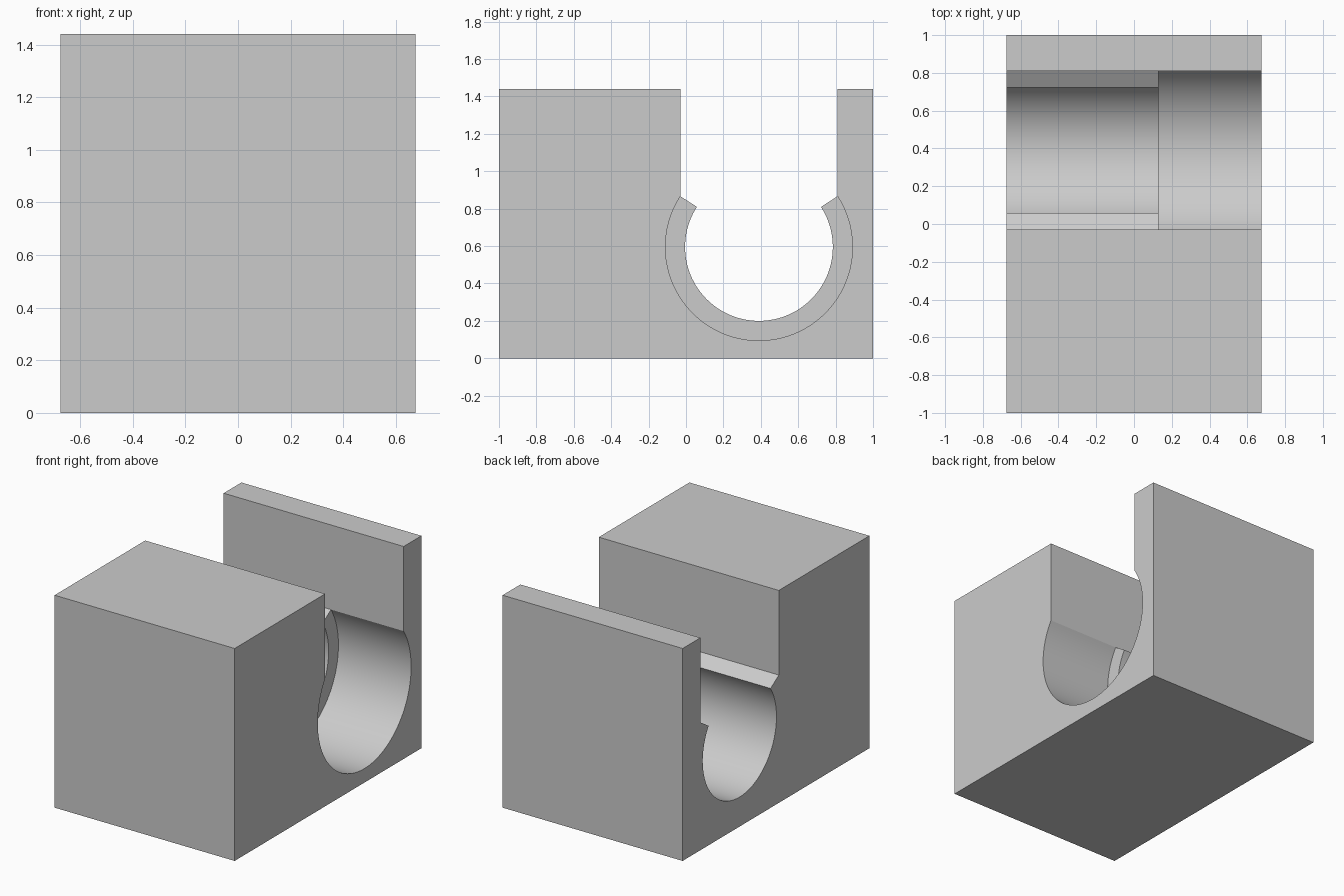
import bpy, bmesh
from math import sin, cos, acos, pi, radians

cube = bpy.data.objects.get("Cube")
if cube:
    bpy.data.objects.remove(cube)

HALF_WIDTH, HEIGHT = 0.675, 1.44
STEP_X = 0.13                     # where the wide bore meets the narrow bore
BORE_Y, BORE_Z = 0.39, 0.595
WIDE, NARROW = 0.5, 0.395
SLOT = 0.42                       # half width of the slot above the bore
SEGMENTS = 80

grey = bpy.data.materials.new("grey")
grey.use_nodes = True
grey.diffuse_color = (0.6, 0.6, 0.6, 1)
grey.node_tree.nodes["Principled BSDF"].inputs["Base Color"].default_value = grey.diffuse_color


def polar(radius, angle):
    return BORE_Y + radius * cos(angle), BORE_Z + radius * sin(angle)


def section(bm, x, radius):
    """Keyhole outline: block, slot, lips and bore of the given radius."""
    start = acos(SLOT / WIDE)
    sweep = pi + 2 * start
    right, left = polar(WIDE, start), polar(WIDE, pi - start)
    arc = [polar(radius, start - sweep * i / SEGMENTS) for i in range(SEGMENTS + 1)]
    outline = [(-1, 0), (1, 0), (1, HEIGHT), (right[0], HEIGHT), right]
    outline += arc + [left, (left[0], HEIGHT), (-1, HEIGHT)]
    return [bm.verts.new((x, y, z)) for y, z in outline]


# Loft the stepped keyhole through the block
bm = bmesh.new()
rings = [section(bm, x, r) for x, r in (
    (HALF_WIDTH, WIDE), (STEP_X, WIDE), (STEP_X, NARROW), (-HALF_WIDTH, NARROW))]
for a, b in zip(rings, rings[1:]):
    for i in range(len(a)):
        bm.faces.new((a[i - 1], a[i], b[i], b[i - 1]))
bm.faces.new(rings[0])
bm.faces.new(rings[-1])

# Weld coincident points and merge flat faces
bmesh.ops.remove_doubles(bm, verts=bm.verts[:], dist=0.0005)
bmesh.ops.recalc_face_normals(bm, faces=bm.faces[:])
bmesh.ops.dissolve_limit(bm, angle_limit=radians(0.2), verts=bm.verts[:], edges=bm.edges[:])

mesh = bpy.data.meshes.new("clamp_block")
bm.to_mesh(mesh)
bm.free()
mesh.materials.append(grey)
block = bpy.data.objects.new("clamp_block", mesh)
bpy.context.collection.objects.link(block)

bpy.context.view_layer.objects.active = block
block.select_set(True)
bpy.ops.object.shade_smooth_by_angle(angle=radians(25))
